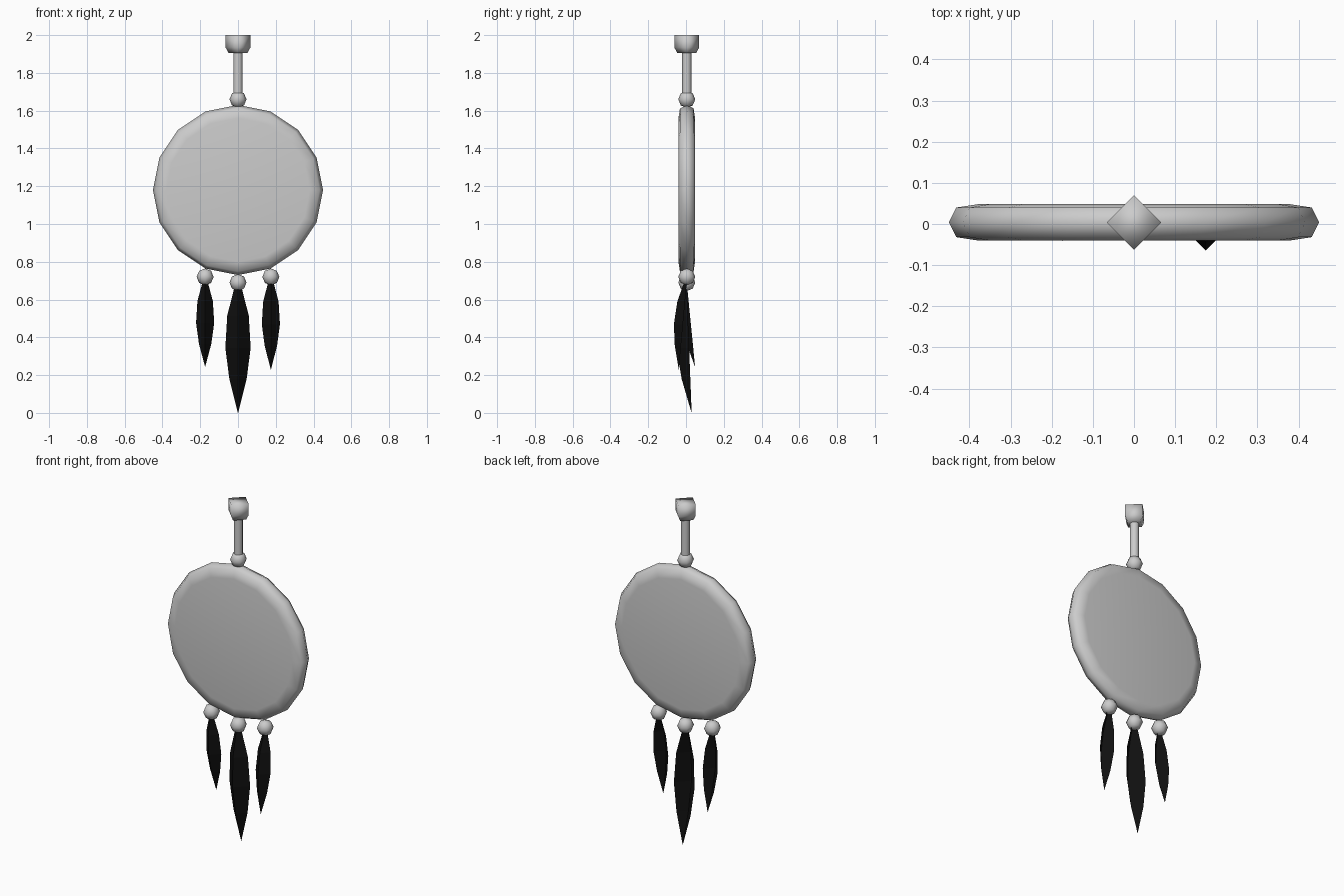
import bpy, bmesh, math
from mathutils import Matrix, Vector

if "Cube" in bpy.data.objects:
    bpy.data.objects.remove(bpy.data.objects["Cube"])

CY = 0.004  # depth of the hanging axis


def finish(name, bm, smooth=60):
    bmesh.ops.remove_doubles(bm, verts=bm.verts, dist=1e-5)
    me = bpy.data.meshes.new(name)
    bm.to_mesh(me)
    bm.free()
    ob = bpy.data.objects.new(name, me)
    bpy.context.collection.objects.link(ob)
    bpy.ops.object.select_all(action='DESELECT')
    ob.select_set(True)
    bpy.context.view_layer.objects.active = ob
    if smooth:
        bpy.ops.object.shade_smooth_by_angle(angle=math.radians(smooth))
    return ob


def turned(name, profile, sides, loc, axis_y=False, smooth=60):
    """Closed solid of revolution from (radius, height) points."""
    bm = bmesh.new()
    rings = [[bm.verts.new((r * math.cos(2 * math.pi * i / sides),
                            r * math.sin(2 * math.pi * i / sides), h))
              for i in range(sides)] for r, h in profile]
    for a, b in zip(rings, rings[1:]):
        for i in range(sides):
            j = (i + 1) % sides
            bm.faces.new((a[i], a[j], b[j], b[i]))
    bm.faces.new(rings[0][::-1])
    bm.faces.new(rings[-1])
    rot = Matrix.Rotation(math.pi / 2, 4, 'X') if axis_y else Matrix()
    bm.transform(Matrix.Translation(loc) @ rot)
    return finish(name, bm, smooth)


def bead(name, loc):
    bm = bmesh.new()
    bmesh.ops.create_uvsphere(bm, u_segments=8, v_segments=4, radius=0.045)
    bm.transform(Matrix.Translation(loc))
    return finish(name, bm)


black = bpy.data.materials.new("black_feather")
black.diffuse_color = (0.005, 0.005, 0.005, 1)
black.use_nodes = True
black.node_tree.nodes["Principled BSDF"].inputs["Base Color"].default_value = black.diffuse_color


def feather(name, top, tip, width):
    """Leaf folded along a central ridge that points to the front."""
    bm = bmesh.new()
    top, tip = Vector(top), Vector(tip)
    rows = []
    for t, s in ((0, .3), (.22, .85), (.48, 1), (.73, .68), (1, .01)):
        p, w = top.lerp(tip, t), width * s
        rows.append([bm.verts.new(p + Vector(d) * w)
                     for d in ((-1, 0, 0), (0, -1, 0), (1, 0, 0))])
    for a, b in zip(rows, rows[1:]):
        for i in range(2):
            bm.faces.new((a[i], b[i], b[i + 1], a[i + 1]))
    finish(name, bm, 0).data.materials.append(black)


# Four-sided mount and hanging rod
turned("mount", [(.05, 1.905), (.066, 1.935), (.066, 2.0)], 4, (0, CY, 0), smooth=100)
turned("rod", [(.025, 1.66), (.025, 1.92)], 8, (0, CY, 0))

# Round padded disc
turned("disc", [(.38, -.044), (.432, -.036), (.45, 0), (.432, .036), (.38, .044)],
       16, (0, CY, 1.18), axis_y=True)

# Beads
bead("top_bead", (0, CY, 1.66))
for label, x, z in (("left", -.174, .72), ("middle", 0, .69), ("right", .174, .72)):
    bead(label + "_bead", (x, CY, z))

# Feathers, each swaying a little differently
feather("left_feather", (-.174, CY, .69), (-.174, .048, .245), .048)
feather("middle_feather", (0, CY, .66), (0, .03, 0), .067)
feather("right_feather", (.174, CY, .69), (.174, -.038, .23), .048)
